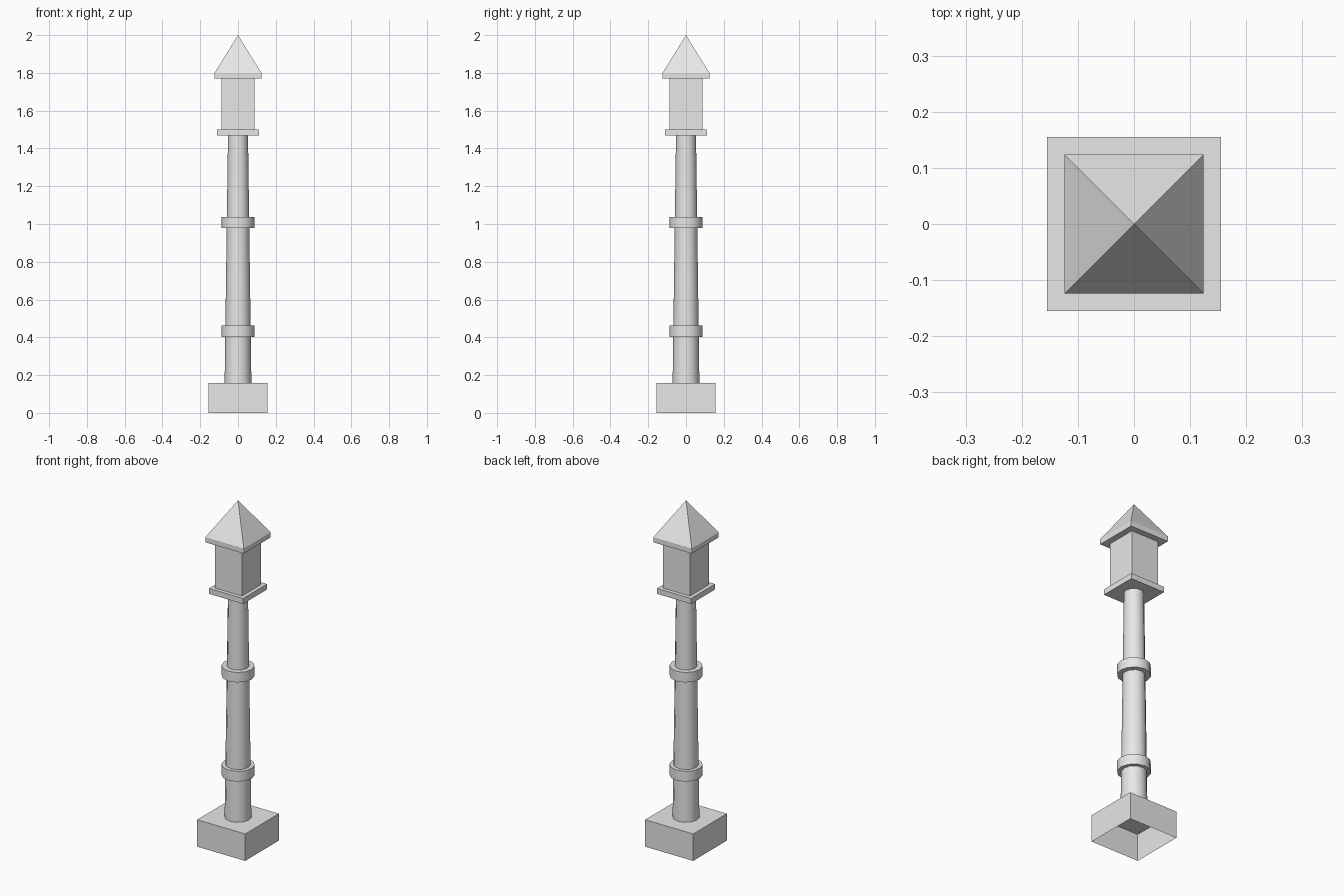
import bpy, bmesh, math
from mathutils import Matrix

cube = bpy.data.objects.get("Cube")
if cube:
    bpy.data.objects.remove(cube, do_unlink=True)

stone = bpy.data.materials.new("grey_stone")
stone.use_nodes = True
GREY = (0.8, 0.8, 0.8, 1)
stone.diffuse_color = GREY
stone.node_tree.nodes["Principled BSDF"].inputs["Base Color"].default_value = GREY


def finish(name, bm):
    mesh = bpy.data.meshes.new(name)
    bm.to_mesh(mesh)
    bm.free()
    mesh.materials.append(stone)
    obj = bpy.data.objects.new(name, mesh)
    bpy.context.collection.objects.link(obj)
    return obj


def block(name, half, z0, z1, open_bottom=False):
    """Square block between two heights."""
    bm = bmesh.new()
    place = Matrix.Translation((0, 0, (z0 + z1) / 2)) @ Matrix.Diagonal((2 * half, 2 * half, z1 - z0, 1))
    bmesh.ops.create_cube(bm, size=1, matrix=place)
    if open_bottom:
        under = [f for f in bm.faces if f.normal.z < -0.5]
        bmesh.ops.delete(bm, geom=under, context='FACES_ONLY')
    return finish(name, bm)


def drum(name, r0, r1, z0, z1, sides=12):
    """Round, optionally tapered section with smooth sides."""
    bm = bmesh.new()
    bmesh.ops.create_cone(bm, cap_ends=True, segments=sides, radius1=r0, radius2=r1,
                          depth=z1 - z0, matrix=Matrix.Translation((0, 0, (z0 + z1) / 2)))
    obj = finish(name, bm)
    bpy.ops.object.select_all(action='DESELECT')
    obj.select_set(True)
    bpy.context.view_layer.objects.active = obj
    bpy.ops.object.shade_smooth_by_angle(angle=math.radians(50))
    return obj


# Hollow foot, tapered shaft and its two collars
block("base", 0.155, 0, 0.157, open_bottom=True)
drum("shaft", 0.071, 0.053, 0.157, 1.468)
drum("lower_collar", 0.088, 0.088, 0.402, 0.462)
drum("upper_collar", 0.088, 0.088, 0.98, 1.038)

# Square head on its ledge
block("head_ledge", 0.11, 1.468, 1.5)
block("head", 0.088, 1.5, 1.77)

# Roof slab drawn up to a point
bm = bmesh.new()
eaves = 0.124
bmesh.ops.create_cube(bm, size=1, matrix=Matrix.Translation((0, 0, 1.785))
                      @ Matrix.Diagonal((2 * eaves, 2 * eaves, 0.03, 1)))
top = [f for f in bm.faces if f.normal.z > 0.5]
peak = bmesh.ops.poke(bm, faces=top)["verts"][0]
peak.co.z = 2
finish("roof", bm)
